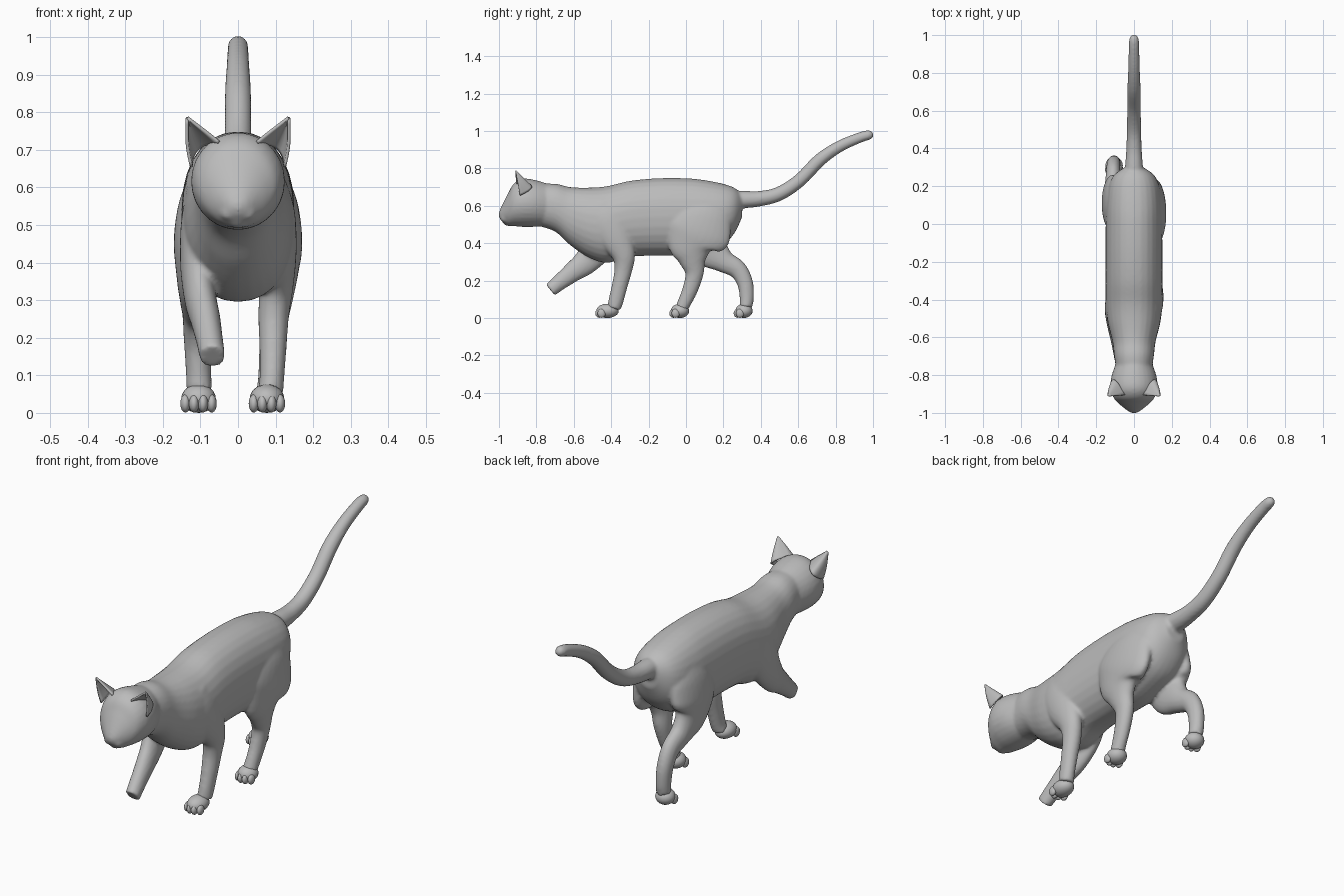
import bpy, bmesh, math
from mathutils import Vector

cube = bpy.data.objects.get("Cube")
if cube:
    bpy.data.objects.remove(cube, do_unlink=True)

grey = bpy.data.materials.new("soft grey")
grey.use_nodes = True
grey.diffuse_color = (0.5, 0.5, 0.5, 1)
grey.node_tree.nodes["Principled BSDF"].inputs["Base Color"].default_value = (0.5, 0.5, 0.5, 1)


def make_object(name, bm):
    bmesh.ops.recalc_face_normals(bm, faces=bm.faces)
    for f in bm.faces:
        f.smooth = True
    mesh = bpy.data.meshes.new(name)
    bm.to_mesh(mesh)
    bm.free()
    mesh.materials.append(grey)
    obj = bpy.data.objects.new(name, mesh)
    bpy.context.collection.objects.link(obj)
    return obj


def smooth_path(points, steps=5):
    """Catmull-Rom curve through the given sections."""
    pts = [Vector(p) for p in points]
    out = []
    for i in range(len(pts) - 1):
        a, b, c, d = pts[max(i - 1, 0)], pts[i], pts[i + 1], pts[min(i + 2, len(pts) - 1)]
        for k in range(steps):
            t = k / steps
            out.append(0.5 * (2 * b + (c - a) * t + (2 * a - 5 * b + 4 * c - d) * t * t
                              + (3 * b - a - 3 * c + d) * t ** 3))
    return out + [pts[-1]]


def loft(bm, sections, axis=None, power=1.0, sides=28):
    """Skin ellipses given as (x, y, z, half width in x, half depth)."""
    secs = smooth_path(sections)
    rings = []
    for i, s in enumerate(secs):
        tangent = axis or (secs[min(i + 1, len(secs) - 1)] - secs[max(i - 1, 0)])
        across = Vector((0, -tangent[2], tangent[1])).normalized()
        ring = []
        for k in range(sides):
            a = 2 * math.pi * k / sides
            ca, sa = math.cos(a), math.sin(a)
            u = math.copysign(abs(ca) ** power, ca) * s[3]
            v = math.copysign(abs(sa) ** power, sa) * s[4]
            ring.append(bm.verts.new(Vector((s[0] + u, s[1], s[2])) + across * v))
        rings.append(ring)
    for r, q in zip(rings, rings[1:]):
        for k in range(sides):
            n = (k + 1) % sides
            bm.faces.new((r[k], r[n], q[n], q[k]))
    bm.faces.new(rings[0])
    bm.faces.new(rings[-1])


def ball(bm, center, radii):
    made = bmesh.ops.create_uvsphere(bm, u_segments=20, v_segments=12, radius=1)["verts"]
    for v in made:
        v.co = Vector(center) + Vector([v.co[i] * radii[i] for i in range(3)])


body = bmesh.new()
# Torso and neck
loft(body, [(0, y, z, w, h) for y, z, w, h in (
    (-.80, .605, .09, .11), (-.70, .59, .105, .128), (-.62, .545, .115, .155),
    (-.52, .51, .14, .187), (-.42, .50, .15, .205), (-.30, .53, .15, .203),
    (-.15, .54, .15, .207), (0, .54, .15, .207), (.10, .545, .148, .192),
    (.20, .555, .135, .162), (.26, .575, .105, .12), (.30, .60, .05, .06))],
     axis=(0, 1, 0), power=.92)
# Skull
loft(body, [(0, y, z, w, h) for y, z, w, h in (
    (-.70, .60, .08, .105), (-.80, .612, .118, .124), (-.87, .616, .124, .129),
    (-.92, .605, .108, .114), (-.95, .581, .082, .088), (-.975, .564, .052, .057),
    (-.993, .554, .028, .028), (-1.0, .551, .014, .012))], axis=(0, 1, 0))
# Muzzle cheeks and chin
for s in (-1, 1):
    ball(body, (s * .022, -.965, .532), (.028, .026, .022))
ball(body, (0, -.948, .511), (.028, .028, .02))
# Tail
loft(body, [(0, y, z, r, r) for y, z, r in (
    (.20, .62, .05), (.29, .632, .048), (.395, .638, .041), (.50, .665, .038),
    (.61, .738, .036), (.715, .845, .035), (.82, .917, .031), (.93, .965, .028),
    (.98, .979, .025), (1.0, .984, .013))])
# Front left leg, standing
loft(body, [(.085, -.46, .62, .04, .08), (.105, -.43, .54, .045, .10),
            (.11, -.38, .44, .046, .09), (.103, -.335, .34, .045, .064),
            (.095, -.335, .26, .041, .048), (.093, -.355, .17, .036, .042),
            (.09, -.375, .09, .033, .04), (.085, -.385, .05, .035, .035)])
# Front right leg, lifted forward with a flat end
loft(body, [(-.085, -.44, .62, .04, .08), (-.105, -.43, .52, .045, .10),
            (-.108, -.46, .40, .046, .09), (-.10, -.53, .305, .043, .07),
            (-.087, -.60, .25, .04, .055), (-.076, -.67, .195, .036, .044),
            (-.068, -.725, .15, .034, .038)])
# Rear left leg, standing
loft(body, [(.075, .12, .64, .05, .10), (.10, .10, .56, .057, .15),
            (.115, .06, .46, .056, .18), (.112, .03, .38, .05, .13),
            (.105, .035, .31, .043, .075), (.095, .045, .24, .038, .05),
            (.09, .025, .16, .034, .042), (.085, -.005, .09, .032, .037),
            (.08, -.025, .05, .034, .033)])
# Rear right leg, trailing behind
loft(body, [(-.075, .13, .64, .05, .10), (-.10, .12, .56, .057, .14),
            (-.115, .11, .46, .056, .15), (-.115, .13, .37, .049, .11),
            (-.112, .20, .305, .043, .063), (-.11, .275, .26, .038, .05),
            (-.108, .315, .19, .036, .043), (-.105, .325, .11, .034, .038),
            (-.103, .32, .06, .034, .034)])
body_obj = make_object("body", body)
remesh = body_obj.modifiers.new("fuse parts", "REMESH")
remesh.mode = "VOXEL"
remesh.voxel_size = .008
remesh.use_smooth_shade = True
relax = body_obj.modifiers.new("relax", "SMOOTH")
relax.factor = .5
relax.iterations = 5

# Paws with four toes each
for name, x, y, length in (("front_left_paw", .077, -.42, .06),
                           ("rear_left_paw", .077, -.032, .049),
                           ("rear_right_paw", -.105, .31, .046)):
    paw = bmesh.new()
    ball(paw, (x, y, .038), (.046, length, .038))
    for dx, dy in ((-.035, .012), (-.012, 0), (.012, 0), (.035, .012)):
        ball(paw, (x + dx, y - length * .72 + dy, .025), (.0135, .022, .024))
    make_object(name, paw)

# Cupped ears opening forward
for side, s in (("left", 1), ("right", -1)):
    ear = bmesh.new()
    inner, back, outer = Vector((.05, -.905, .72)), Vector((.125, -.755, .715)), Vector((.124, -.888, .655))
    tip = Vector((.136, -.912, .787))
    rows, cols, grid = 10, 14, []
    for i in range(rows + 1):
        v = i / rows
        row = []
        for k in range(cols + 1):
            u = k / cols
            base = inner * (1 - u) ** 2 + back * 2 * u * (1 - u) + outer * u * u
            p = tip.lerp(base, (1 - v) ** .8) if i < rows else tip + (base - tip) * .03
            p = p + Vector((.006, 0, .004)) * math.sin(math.pi * v) * (2 * u - 1)
            row.append(ear.verts.new((s * p.x, p.y, p.z)))
        grid.append(row)
    for a, b in zip(grid, grid[1:]):
        for k in range(cols):
            ear.faces.new((a[k], a[k + 1], b[k + 1], b[k]))
    ear_obj = make_object(side + "_ear", ear)
    shell = ear_obj.modifiers.new("thickness", "SOLIDIFY")
    shell.thickness = .008
    shell.offset = 0

    # Eye and eyelid rim
    turn = (math.radians(68), math.radians(-12 * s), math.radians(32 * s))
    spot = (s * .05, -.951, .604)
    bpy.ops.mesh.primitive_uv_sphere_add(segments=20, ring_count=12, radius=1, location=spot, rotation=turn)
    eye = bpy.context.object
    eye.name = side + "_eye"
    eye.scale = (.023, .013, .008)
    bpy.ops.mesh.primitive_torus_add(major_segments=28, minor_segments=8, major_radius=.024,
                                     minor_radius=.004, location=spot, rotation=turn)
    rim = bpy.context.object
    rim.name = side + "_eyelid"
    rim.scale = (1, .62, 1)
    for o in (eye, rim):
        o.data.materials.append(grey)
        o.data.polygons.foreach_set("use_smooth", [True] * len(o.data.polygons))

# Nose pad, wide at the top and narrow below
nose = bmesh.new()
loft(nose, [(0, -.98, .556, .019, .010), (0, -.987, .55, .02, .012),
            (0, -.989, .541, .011, .010), (0, -.985, .531, .004, .006)])
make_object("nose", nose)
